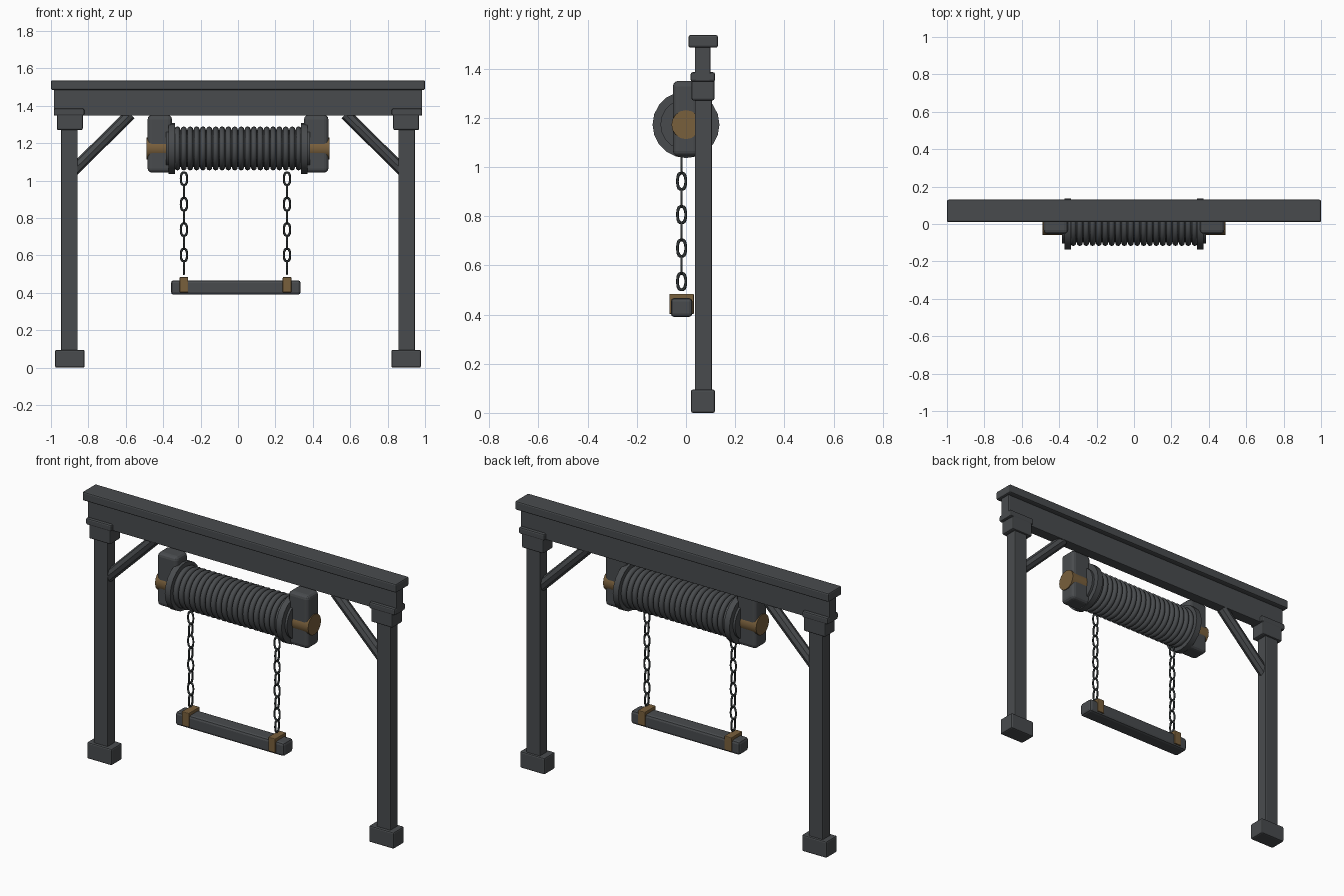
import bpy, math
from mathutils import Vector

cube = bpy.data.objects.get("Cube")
if cube:
    bpy.data.objects.remove(cube, do_unlink=True)


def material(name, colour):
    m = bpy.data.materials.new(name)
    m.use_nodes = True
    m.diffuse_color = (*colour, 1)
    m.node_tree.nodes["Principled BSDF"].inputs["Base Color"].default_value = (*colour, 1)
    return m


SLATE = material("slate grey", (0.066, 0.071, 0.076))
BRASS = material("dull brass", (0.19, 0.115, 0.045))
IRON = material("chain iron", (0.03, 0.036, 0.037))


def finish(name, mat, bevel=0, segments=2):
    o = bpy.context.object
    o.name = name
    o.data.materials.append(mat)
    if bevel:
        b = o.modifiers.new("Bevel", "BEVEL")
        b.width = bevel
        b.segments = segments
    return o


def box(name, x, y, z, mat=SLATE, bevel=0.008, segments=2):
    """Box spanning the given (low, high) ranges."""
    spans = (x, y, z)
    bpy.ops.mesh.primitive_cube_add(size=1, location=[(a + b) / 2 for a, b in spans])
    bpy.context.object.scale = [b - a for a, b in spans]
    bpy.ops.object.transform_apply(location=False, rotation=False)
    return finish(name, mat, bevel, segments)


def rod(name, start, end, radius, sides, mat=SLATE, bevel=0):
    """Cylinder between two points."""
    a, b = Vector(start), Vector(end)
    bpy.ops.mesh.primitive_cylinder_add(vertices=sides, radius=radius, depth=(b - a).length,
                                        location=(a + b) / 2)
    bpy.context.object.rotation_euler = (b - a).to_track_quat("Z", "Y").to_euler()
    o = finish(name, mat, bevel)
    bpy.ops.object.shade_smooth_by_angle(angle=math.radians(32))
    return o


def span(side, inner, outer):
    return tuple(sorted((side * inner, side * outer)))


# Crossbeam and its top board
box("top_board", (-1, 1), (0.01, 0.13), (1.485, 1.536))
box("crossbeam", (-0.985, 0.985), (0.036, 0.1), (1.347, 1.49), bevel=0.005)

AXIS_Z = 1.172
for side, label in ((1, "left"), (-1, "right")):
    # Posts with feet, capitals and diagonal braces
    box(label + "_foot", span(side, 0.82, 0.978), (0.02, 0.118), (0, 0.095))
    box(label + "_post", span(side, 0.857, 0.946), (0.036, 0.106), (0.08, 1.3), bevel=0.005)
    box(label + "_capital", span(side, 0.83, 0.968), (0.023, 0.116), (1.27, 1.36))
    box(label + "_capital_plate", span(side, 0.822, 0.985), (0.019, 0.118), (1.347, 1.385))
    rod(label + "_brace", (side * 0.88, 0.068, 1.054), (side * 0.575, 0.068, 1.355), 0.031, 8)

    # Bearing blocks, axle ends and drum flanges
    box(label + "_bearing_block", span(side, 0.353, 0.483), (-0.053, 0.053),
        (1.043, 1.35), bevel=0.022, segments=3)
    rod(label + "_axle", (side * 0.34, 0, AXIS_Z), (side * 0.488, 0, AXIS_Z), 0.059, 16, BRASS)
    rod(label + "_flange", (side * 0.337, 0, AXIS_Z), (side * 0.372, 0, AXIS_Z), 0.136, 20)
    rod(label + "_flange_hub", (side * 0.32, 0, AXIS_Z), (side * 0.385, 0, AXIS_Z), 0.104, 20)

# Drum core with rope coils
rod("drum_core", (-0.345, 0, AXIS_Z), (0.345, 0, AXIS_Z), 0.1, 24)
COILS = 20
for i in range(COILS):
    x = -0.324 + 0.648 * i / (COILS - 1)
    bpy.ops.mesh.primitive_torus_add(major_segments=32, minor_segments=10, major_radius=0.102,
                                     minor_radius=0.0155, location=(x, 0, AXIS_Z),
                                     rotation=(0, math.pi / 2, 0))
    finish("rope_coil", SLATE)
    bpy.ops.object.shade_smooth()

# Hanging bar
box("hanging_bar", (-0.358, 0.335), (-0.062, 0.026), (0.39, 0.467), bevel=0.014)

# Chains of alternating oval links, with a strap where each meets the bar
for label, x in (("left", 0.262), ("right", -0.289)):
    box(label + "_strap", (x - 0.023, x + 0.023), (-0.068, 0.032), (0.402, 0.484),
        BRASS, bevel=0.004)
    for i in range(8):
        bpy.ops.mesh.primitive_torus_add(major_segments=16, minor_segments=6,
                                         major_radius=0.017, minor_radius=0.0055)
        link = finish(label + "_chain_link", IRON)
        for v in link.data.vertices:
            v.co.y += math.copysign(0.017, v.co.y) * min(1, abs(v.co.y) / 0.012)
        link.location = (x, -0.018, 1.01 - 0.068 * i)
        link.rotation_euler = (math.pi / 2, 0, math.pi / 2 * (i % 2))
        bpy.ops.object.shade_smooth()
